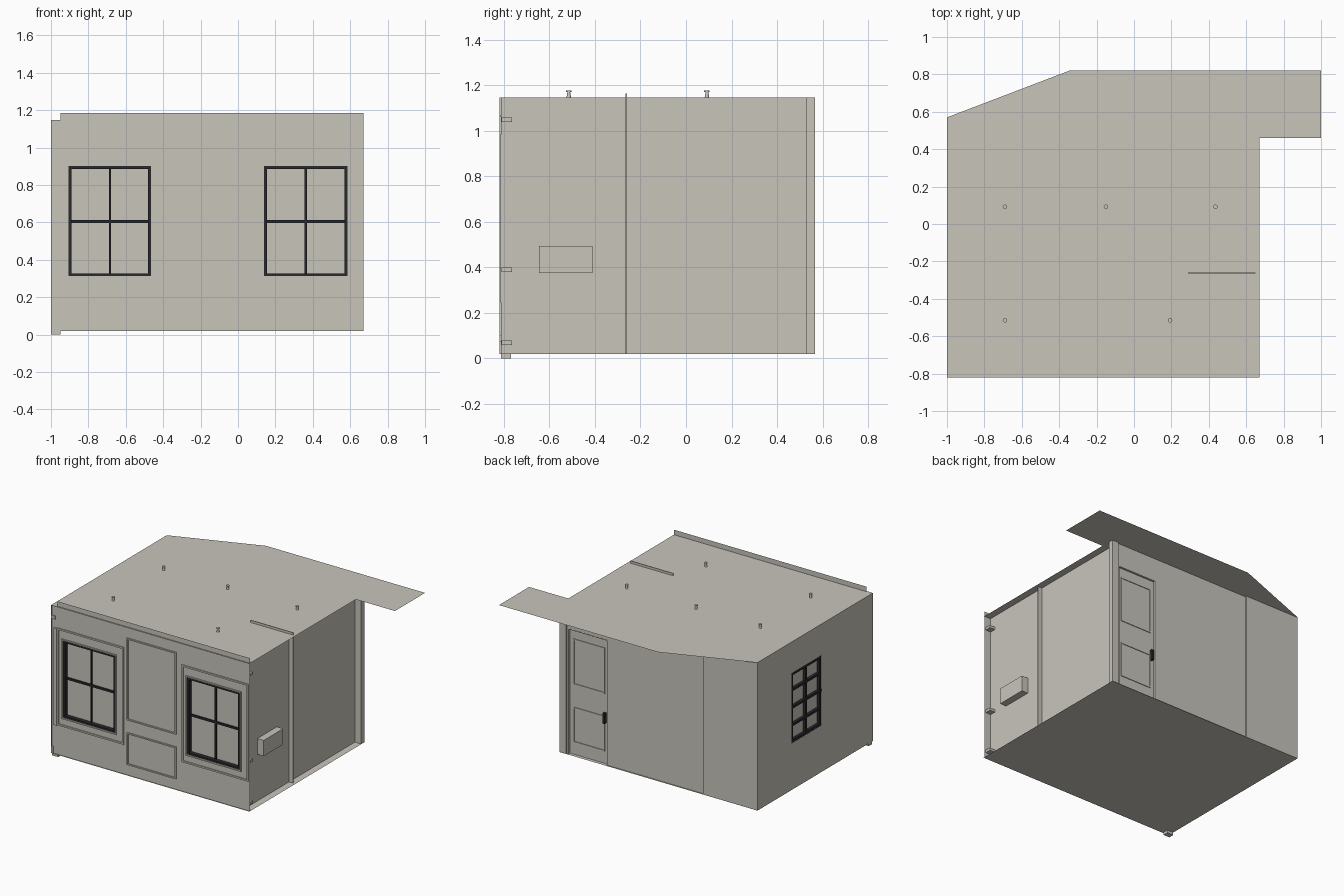
import bpy, bmesh

if "Cube" in bpy.data.objects:
    bpy.data.objects.remove(bpy.data.objects["Cube"])

def material(name, rgb):
    m = bpy.data.materials.new(name)
    m.diffuse_color = (*rgb, 1)
    m.use_nodes = True
    m.node_tree.nodes["Principled BSDF"].inputs["Base Color"].default_value = m.diffuse_color
    return m

PLASTER = material("warm_grey_plaster", (0.58, 0.56, 0.50))
DARK = material("dark_window_frame", (0.022, 0.022, 0.025))

def finish(name, bm, mat):
    me = bpy.data.meshes.new(name)
    bm.to_mesh(me)
    bm.free()
    me.materials.append(mat)
    ob = bpy.data.objects.new(name, me)
    bpy.context.collection.objects.link(ob)
    return ob

def boxes(name, mat, *spans):
    """One object from boxes given as (x0, x1, y0, y1, z0, z1)."""
    bm = bmesh.new()
    for x0, x1, y0, y1, z0, z1 in spans:
        vs = bmesh.ops.create_cube(bm, size=1)["verts"]
        for v in vs:
            v.co = (x1 if v.co.x > 0 else x0, y1 if v.co.y > 0 else y0, z1 if v.co.z > 0 else z0)
    return finish(name, bm, mat)

def ring(a0, a1, z0, z1, w):
    """Four (a0, a1, z0, z1) bars round a rectangle."""
    return [(a0, a0 + w, z0, z1), (a1 - w, a1, z0, z1),
            (a0 + w, a1 - w, z0, z0 + w), (a0 + w, a1 - w, z1 - w, z1)]

def on_y(bars, y0, y1):
    return [(a, b, y0, y1, c, d) for a, b, c, d in bars]

def on_x(bars, x0, x1):
    return [(x0, x1, a, b, c, d) for a, b, c, d in bars]

def sheet(name, place, a0, a1, z0, z1, holes=(), flip=False):
    """Flat wall with rectangular openings; place(a, z) gives the 3D point."""
    xs = sorted({a0, a1, *[h[0] for h in holes], *[h[1] for h in holes]})
    zs = sorted({z0, z1, *[h[2] for h in holes], *[h[3] for h in holes]})
    bm = bmesh.new()
    for l, r in zip(xs, xs[1:]):
        for b, t in zip(zs, zs[1:]):
            if any(h[0] < (l + r) / 2 < h[1] and h[2] < (b + t) / 2 < h[3] for h in holes):
                continue
            pts = [(l, b), (r, b), (r, t), (l, t)]
            bm.faces.new([bm.verts.new(place(*p)) for p in (pts[::-1] if flip else pts)])
    bmesh.ops.remove_doubles(bm, verts=bm.verts, dist=1e-5)
    return finish(name, bm, PLASTER)

def outline(name, z, pts):
    bm = bmesh.new()
    bm.faces.new([bm.verts.new((x, y, z)) for x, y in pts])
    bmesh.ops.triangulate(bm, faces=bm.faces[:])
    return finish(name, bm, PLASTER)

FLOOR, TOP = 0.02, 1.147

# Floor and L-shaped ceiling
outline("floor", FLOOR, [(-1, -0.82), (0.67, -0.82), (0.67, 0.568), (-1, 0.568)])
outline("ceiling", TOP, [(-1, -0.82), (0.67, -0.82), (0.67, 0.46), (1, 0.46),
                         (1, 0.822), (-0.34, 0.822), (-0.34, 0.57), (-1, 0.57)])

# Front wall with two window openings
windows = [(-0.905, -0.465, 0.31, 0.9), (0.14, 0.585, 0.31, 0.9)]
sheet("front_wall", lambda a, z: (a, -0.812, z), -0.95, 0.67, FLOOR, 1.185, windows)

# Front windows: dark frame, crossbars, glass and trim
for i, (a0, a1, z0, z1) in enumerate(windows):
    mid, h = (a0 + a1) / 2, (z0 + z1) / 2
    boxes(f"front_window_frame_{i}", DARK,
          *on_y(ring(a0, a1, z0, z1, 0.016), -0.812, -0.765),
          (mid - 0.006, mid + 0.006, -0.79, -0.772, z0, z1),
          (a0, a1, -0.79, -0.772, h - 0.008, h + 0.008))
    boxes(f"front_window_glass_{i}", PLASTER, (a0, a1, -0.78, -0.776, z0, z1))
    boxes(f"front_window_casing_{i}", PLASTER,
          *on_y(ring(a0 - 0.011, a1 + 0.011, z0 - 0.007, z1 + 0.011, 0.01), -0.82, -0.812))
    boxes(f"front_window_surround_{i}", PLASTER,
          *on_y(ring(mid - 0.265, mid + 0.295, 0.245, 0.985, 0.012), -0.82, -0.812))

# Moulded panels between the windows
boxes("front_wall_panels", PLASTER,
      *on_y(ring(-0.365, 0.05, 0.44, 1.065, 0.01), -0.82, -0.812),
      *on_y(ring(-0.365, 0.05, 0.1, 0.345, 0.01), -0.82, -0.812))

# Front left corner post with its small plates
boxes("corner_post", PLASTER,
      (-1, -0.948, -0.812, -0.77, 0, 1.147),
      (-0.98, -0.955, -0.82, -0.812, 0.24, 0.98),
      (-1, -0.968, -0.82, -0.812, 1.045, 1.07),
      (-1, -0.985, -0.82, -0.812, 0.02, 0.075))

# Left wall and its window grille
grille = (-0.2, 0.16, 0.375, 0.91)
sheet("left_wall", lambda a, z: (-1, a, z), -0.82, 0.568, FLOOR, TOP, [grille], flip=True)
y0, y1, z0, z1 = grille
bars = ring(y0, y1, z0, z1, 0.022) + [(-0.029, -0.011, z0, z1)]
for k in (1, 2, 3):
    z = z0 + (z1 - z0) * k / 4
    bars.append((y0, y1, z - 0.009, z + 0.009))
boxes("left_window_grille", DARK, *on_x(bars, -0.999, -0.97))
boxes("left_window_glass", PLASTER, (-0.978, -0.974, y0, y1, z0, z1))

# Right wall, set in from the floor edge, with partition, end post and box
sheet("right_wall", lambda a, z: (0.615, a, z), -0.812, 0.55, FLOOR, TOP)
boxes("partition", PLASTER, (0.29, 0.65, -0.265, -0.259, FLOOR, 1.165))
boxes("end_post", PLASTER, (0.615, 0.668, 0.528, 0.566, FLOOR, TOP))
boxes("wall_box", PLASTER, (0.61, 0.668, -0.645, -0.41, 0.375, 0.495))
boxes("corner_brackets", PLASTER,
      *[(0.615, 0.66, -0.81, -0.765, z, z + 0.02) for z in (0.06, 0.38, 1.04)])

# Back wall, stepped in depth, with a recessed door
door = (0.275, 0.6, FLOOR, 0.97)
sheet("back_wall", lambda a, z: (a, 0.555, z), -0.54, 0.668, FLOOR, TOP, [door], flip=True)
sheet("back_wall_left", lambda a, z: (a, 0.567, z), -1, -0.54, FLOOR, TOP, flip=True)
boxes("back_wall_step", PLASTER, (-0.55, -0.54, 0.53, 0.567, FLOOR, TOP))
boxes("door", PLASTER,
      (door[0], door[1], 0.53, 0.54, FLOOR, 0.97),
      *on_y(ring(0.305, 0.57, 0.55, 0.9, 0.01), 0.54, 0.545),
      *on_y(ring(0.305, 0.57, 0.11, 0.38, 0.01), 0.54, 0.545))
boxes("door_jambs", PLASTER,
      (0.272, 0.276, 0.53, 0.556, FLOOR, 0.97), (0.599, 0.603, 0.53, 0.556, FLOOR, 0.97),
      (0.272, 0.603, 0.53, 0.556, 0.968, 0.973))
boxes("door_handle", DARK, (0.293, 0.31, 0.54, 0.562, 0.33, 0.41))

# Ceiling fixtures: narrow stem under a wider cap
for i, (x, y) in enumerate([(-0.69, 0.092), (-0.15, 0.092), (0.435, 0.092),
                            (-0.69, -0.515), (0.193, -0.515)]):
    bm = bmesh.new()
    for r0, r1, z, d in [(0.01, 0.006, 1.159, 0.024), (0.012, 0.012, 1.174, 0.006)]:
        vs = bmesh.ops.create_cone(bm, cap_ends=True, segments=12, radius1=r0, radius2=r1, depth=d)["verts"]
        bmesh.ops.translate(bm, verts=vs, vec=(x, y, z))
    finish(f"ceiling_fixture_{i}", bm, PLASTER)
